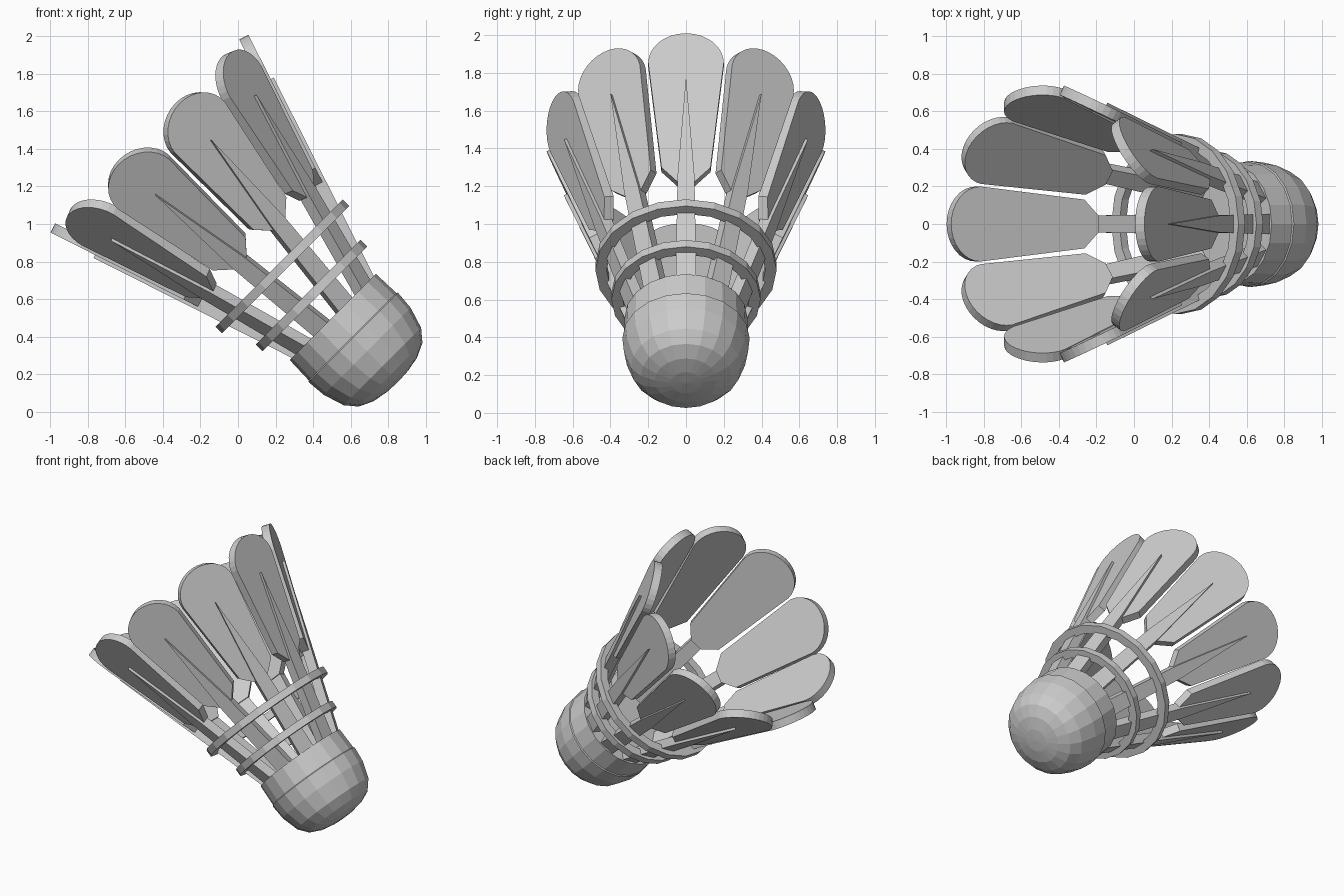
import bpy, bmesh, math
from mathutils import Matrix, Vector

if "Cube" in bpy.data.objects:
    bpy.data.objects.remove(bpy.data.objects["Cube"], do_unlink=True)

FEATHERS = 10
SLOPE = math.atan(0.33)          # outward lean of every feather
ROOT_RADIUS = 0.29               # feather outer face where it meets the cork
TILT = Matrix.Translation((0.505, 0, 0.505)) @ Matrix.Rotation(-math.pi / 4, 4, 'Y')

grey = bpy.data.materials.new("light_grey")
grey.use_nodes = True
grey.diffuse_color = (0.6, 0.6, 0.6, 1)
grey.node_tree.nodes["Principled BSDF"].inputs["Base Color"].default_value = (0.6, 0.6, 0.6, 1)


def add_object(name, bm, matrix):
    bmesh.ops.recalc_face_normals(bm, faces=bm.faces)
    mesh = bpy.data.meshes.new(name)
    bm.to_mesh(mesh)
    bm.free()
    mesh.materials.append(grey)
    obj = bpy.data.objects.new(name, mesh)
    obj.matrix_world = matrix
    bpy.context.collection.objects.link(obj)
    return obj


def lathe(name, profile, sides, closed):
    """Spin (radius, height) points round the axis in flat facets."""
    bm = bmesh.new()
    verts = [bm.verts.new((r, 0, z)) for r, z in profile]
    edges = [bm.edges.new(pair) for pair in zip(verts, verts[1:])]
    if closed:
        edges.append(bm.edges.new((verts[-1], verts[0])))
    bmesh.ops.spin(bm, geom=verts + edges, cent=(0, 0, 0), axis=(0, 0, 1),
                   angle=math.tau, steps=sides, use_merge=True)
    bmesh.ops.remove_doubles(bm, verts=bm.verts, dist=0.0005)
    return add_object(name, bm, TILT)


def slab(name, half, outer, inner, angle):
    """Extrude a mirrored (half width, length) outline between two depths."""
    outline = half + [(-w, s) for w, s in reversed(half) if w > 0]
    bm = bmesh.new()
    face = bm.faces.new([bm.verts.new((outer, w, s)) for w, s in outline])
    extruded = bmesh.ops.extrude_face_region(bm, geom=[face], use_keep_orig=True)
    moved = [v for v in extruded["geom"] if isinstance(v, bmesh.types.BMVert)]
    bmesh.ops.translate(bm, verts=moved, vec=(inner - outer, 0, 0))
    lean = Matrix.Translation((ROOT_RADIUS, 0, 0)) @ Matrix.Rotation(SLOPE, 4, 'Y')
    return add_object(name, bm, TILT @ Matrix.Rotation(angle, 4, 'Z') @ lean)


# Cork: straight collar, small lip, blunt rounded nose
lathe("cork", [(0, 0), (0.325, 0), (0.33, -0.15), (0.337, -0.155), (0.328, -0.26),
               (0.292, -0.375), (0.24, -0.437), (0.165, -0.472),
               (0.08, -0.488), (0, -0.492)], 20, False)

# Two binding rings round the stems
for name, radius, height in (("lower_ring", 0.395, 0.16), ("upper_ring", 0.48, 0.38)):
    lathe(name, [(radius, height - 0.025), (radius, height + 0.025),
                 (radius - 0.06, height + 0.025), (radius - 0.06, height - 0.025)], 20, True)

# Feather vane outline: angled shoulders, widening sides, rounded tip
vane = [(0.045, 0.575), (0.13, 0.66)]
for i in range(9):
    a = math.pi / 2 * i / 8
    vane.append((0.2 * math.cos(a) if i < 8 else 0, 1.28 + 0.175 * math.sin(a)))

# Stem outline: straight shaft that runs up the vane to a spike
stem = [(0.055, -0.04), (0.045, 0.6), (0, 1.19)]

for i in range(FEATHERS):
    angle = math.tau * i / FEATHERS
    slab(f"feather_vane_{i + 1}", vane, 0, -0.055, angle)
    slab(f"feather_stem_{i + 1}", stem, 0.018, -0.045, angle)
